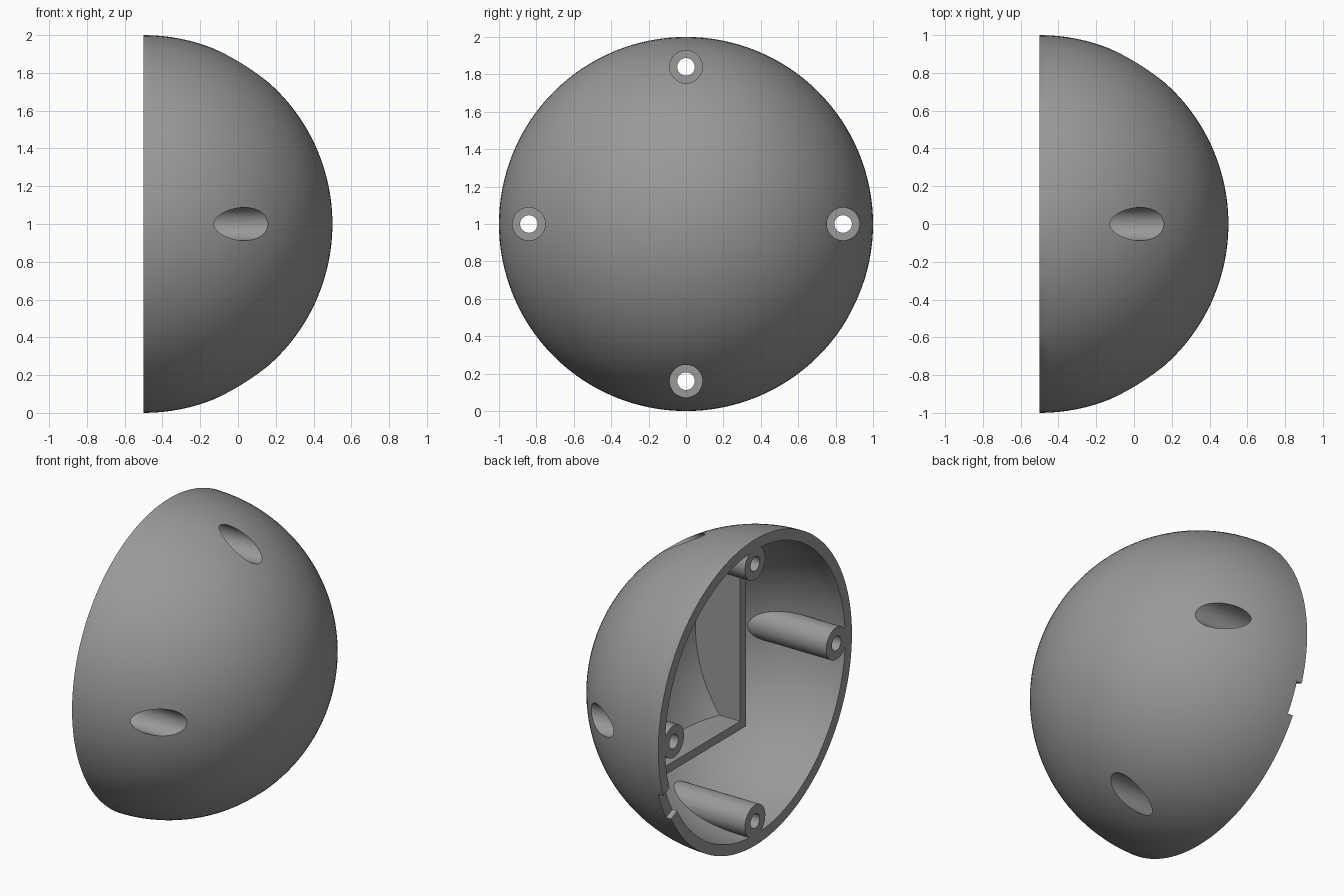
import bpy
import math

if "Cube" in bpy.data.objects:
    bpy.data.objects.remove(bpy.data.objects["Cube"])

CX, CZ = -0.5, 1.0           # centre of the dome, on its flat rim plane
R_OUT, R_IN = 1.0, 0.93
BOSS_AT, BOSS_R, HEAD_R, BORE_R = 0.84, 0.105, 0.0875, 0.047

grey = bpy.data.materials.new("mid_grey")
grey.diffuse_color = (0.32, 0.32, 0.32, 1)
grey.use_nodes = True
grey.node_tree.nodes["Principled BSDF"].inputs["Base Color"].default_value = grey.diffuse_color


def finish(name):
    ob = bpy.context.object
    ob.name = name
    bpy.ops.object.transform_apply(location=True, rotation=True, scale=True)
    ob.data.materials.append(grey)
    return ob


def ball(name, r, c=(0, 0, 0)):
    bpy.ops.mesh.primitive_uv_sphere_add(
        segments=128, ring_count=64, radius=r,
        location=(CX + c[0], c[1], CZ + c[2]), rotation=(0, math.pi / 2, 0))
    return finish(name)


def box(name, lo, hi, turn=0):
    mid = [(a + b) / 2 for a, b in zip(lo, hi)]
    y = mid[1] * math.cos(turn) - mid[2] * math.sin(turn)
    z = mid[1] * math.sin(turn) + mid[2] * math.cos(turn)
    bpy.ops.mesh.primitive_cube_add(size=1, location=(CX + mid[0], y, CZ + z),
                                    rotation=(turn, 0, 0))
    bpy.context.object.scale = [b - a for a, b in zip(lo, hi)]
    return finish(name)


def rod(name, r, x0, x1, y, z):
    bpy.ops.mesh.primitive_cylinder_add(
        vertices=48, radius=r, depth=x1 - x0,
        location=(CX + (x0 + x1) / 2, y, CZ + z), rotation=(0, math.pi / 2, 0))
    return finish(name)


def combine(ob, tool, how):
    m = ob.modifiers.new(how, 'BOOLEAN')
    m.operation, m.object, m.solver = how, tool, 'EXACT'
    bpy.context.view_layer.objects.active = ob
    bpy.ops.object.modifier_apply(modifier=m.name)
    bpy.data.objects.remove(tool)


spots = [(BOSS_AT, 0), (-BOSS_AT, 0), (0, BOSS_AT), (0, -BOSS_AT)]

# corner compartment: two straight walls and a rounded back
part = box("corner_compartment", (0.087, -0.03, -0.255), (1.1, 1.1, 1.1))
pocket = box("pocket", (-0.2, 0.03, -0.2), (1.2, 1.3, 1.3))
combine(pocket, ball("pocket_round", 0.94, (-0.48, 0.33, 0.33)), 'INTERSECT')
combine(part, pocket, 'DIFFERENCE')

# hollow of the dome, leaving the compartment and the screw bosses standing
hollow = ball("hollow", R_IN)
combine(hollow, box("hollow_trim", (-1.5, -1.5, -1.5), (-0.1, 1.5, 1.5)), 'DIFFERENCE')
combine(hollow, part, 'DIFFERENCE')
for y, z in spots:
    combine(hollow, rod("boss", BOSS_R, -0.3, 1.2, y, z), 'DIFFERENCE')

# solid half dome, then hollowed out
shell = ball("dome_shell", R_OUT)
combine(shell, box("half_cut", (-1.5, -1.5, -1.5), (0, 1.5, 1.5)), 'DIFFERENCE')
combine(shell, hollow, 'DIFFERENCE')

# through bores with wide screw-head pockets from the outside
for y, z in spots:
    combine(shell, rod("bore", BORE_R, -0.2, 1.2, y, z), 'DIFFERENCE')
    combine(shell, rod("head_pocket", HEAD_R, 0.25, 1.2, y, z), 'DIFFERENCE')

# small notch in the rim
combine(shell, box("rim_notch", (-0.1, 0.85, -0.1), (0.037, 1.2, 0.1),
                   math.radians(-24)), 'DIFFERENCE')

bpy.ops.object.select_all(action='DESELECT')
shell.select_set(True)
bpy.context.view_layer.objects.active = shell
bpy.ops.object.shade_smooth_by_angle(angle=math.radians(30))
